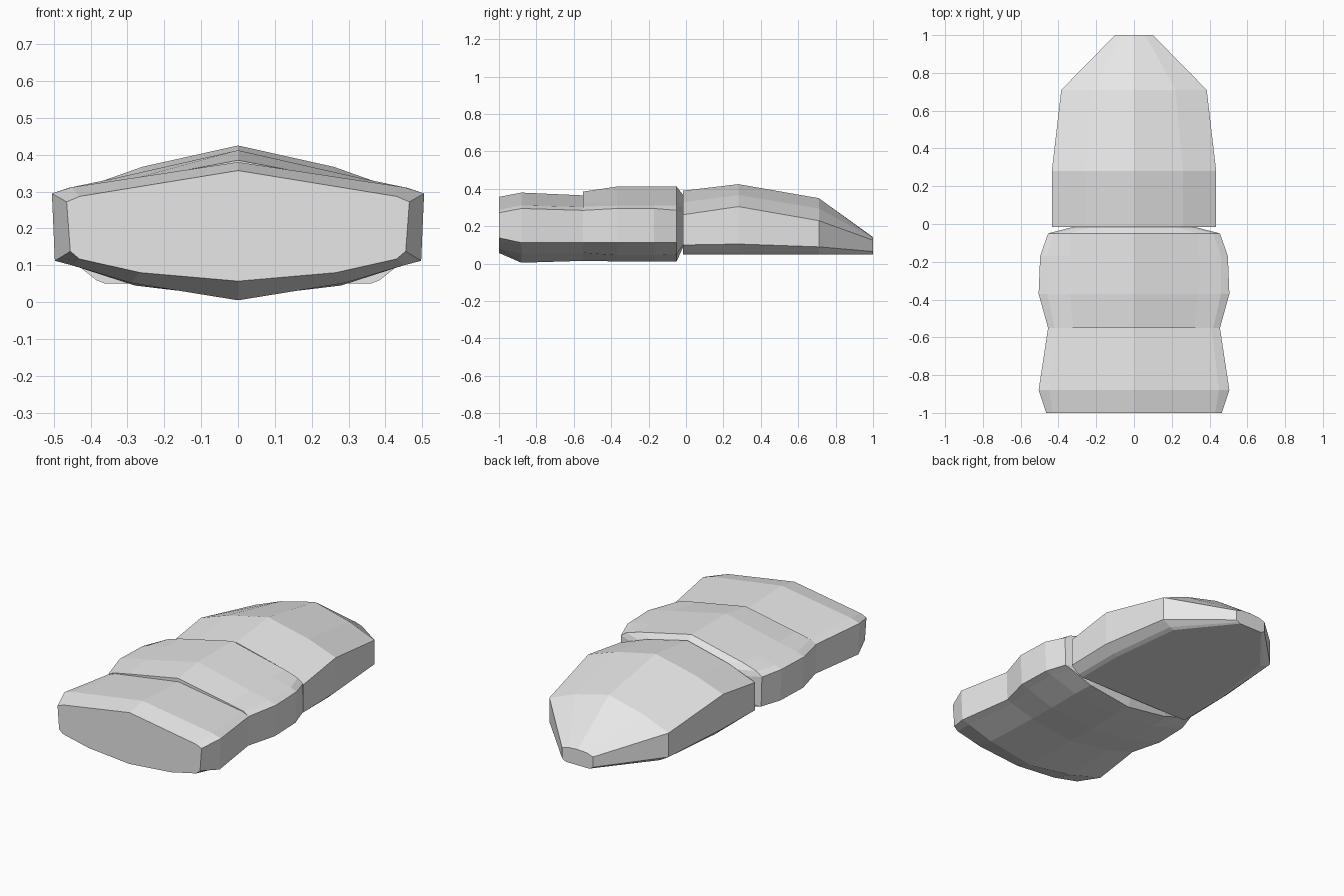
import bpy
import bmesh

if "Cube" in bpy.data.objects:
    bpy.data.objects.remove(bpy.data.objects["Cube"], do_unlink=True)

grey = bpy.data.materials.new("plain grey")
grey.use_nodes = True
colour = (0.8, 0.8, 0.8, 1)
grey.diffuse_color = colour
grey.node_tree.nodes["Principled BSDF"].inputs["Base Color"].default_value = colour


def loft(name, sections):
    """Skin mirrored half profiles, each (y, [(x, z) from top centre to bottom centre])."""
    bm = bmesh.new()
    rings = []
    for y, half in sections:
        outline = half + [(-x, z) for x, z in reversed(half[1:-1])]
        rings.append([bm.verts.new((x, y, z)) for x, z in outline])
    for a, b in zip(rings, rings[1:]):
        for i in range(len(a)):
            j = (i + 1) % len(a)
            bm.faces.new((a[i], a[j], b[j], b[i]))
    bm.faces.new(rings[0])
    bm.faces.new(rings[-1])
    bmesh.ops.recalc_face_normals(bm, faces=bm.faces)
    mesh = bpy.data.meshes.new(name)
    bm.to_mesh(mesh)
    bm.free()
    mesh.materials.append(grey)
    obj = bpy.data.objects.new(name, mesh)
    bpy.context.collection.objects.link(obj)
    return obj


# Front segment: blunt chamfered face, narrowing to a waist
loft("front_segment", [
    (-1.00, [(0, .357), (.43, .287), (.465, .272), (.455, .138), (.43, .117), (.265, .08), (0, .057)]),
    (-0.88, [(0, .38), (.45, .312), (.505, .295), (.497, .112), (.45, .10), (.29, .052), (0, .005)]),
    (-0.55, [(0, .365), (.41, .303), (.455, .285), (.45, .112), (.41, .10), (.27, .058), (0, .015)]),
])

# Middle segment: raised step, swelling sides and a domed rear
loft("middle_segment", [
    (-0.55, [(0, .385), (.32, .325), (.42, .305), (.455, .285), (.45, .112), (.41, .10), (.27, .058), (0, .015)]),
    (-0.37, [(0, .412), (.34, .335), (.46, .31), (.505, .295), (.497, .112), (.45, .10), (.28, .045), (0, .012)]),
    (-0.17, [(0, .412), (.34, .335), (.46, .31), (.497, .295), (.49, .112), (.45, .10), (.28, .045), (0, .012)]),
    (-0.05, [(0, .412), (.34, .335), (.42, .31), (.455, .285), (.45, .112), (.41, .10), (.27, .05), (0, .012)]),
    (-0.01, [(0, .36), (.20, .325), (.27, .30), (.30, .27), (.30, .14), (.27, .12), (.20, .11), (0, .10)]),
])

# Rear segment: flat-bottomed with a bevelled lower rim, tapering to a blunt tip
loft("rear_segment", [
    (-0.015, [(0, .39), (.26, .328), (.435, .262), (.435, .10), (.385, .06), (.36, .05), (0, .05)]),
    (0.28, [(0, .425), (.26, .367), (.435, .305), (.435, .105), (.385, .06), (.36, .05), (0, .05)]),
    (0.71, [(0, .35), (.22, .295), (.385, .23), (.385, .09), (.335, .06), (.31, .05), (0, .05)]),
    (1.00, [(0, .142), (.06, .138), (.10, .125), (.10, .065), (.085, .055), (.075, .05), (0, .05)]),
])
